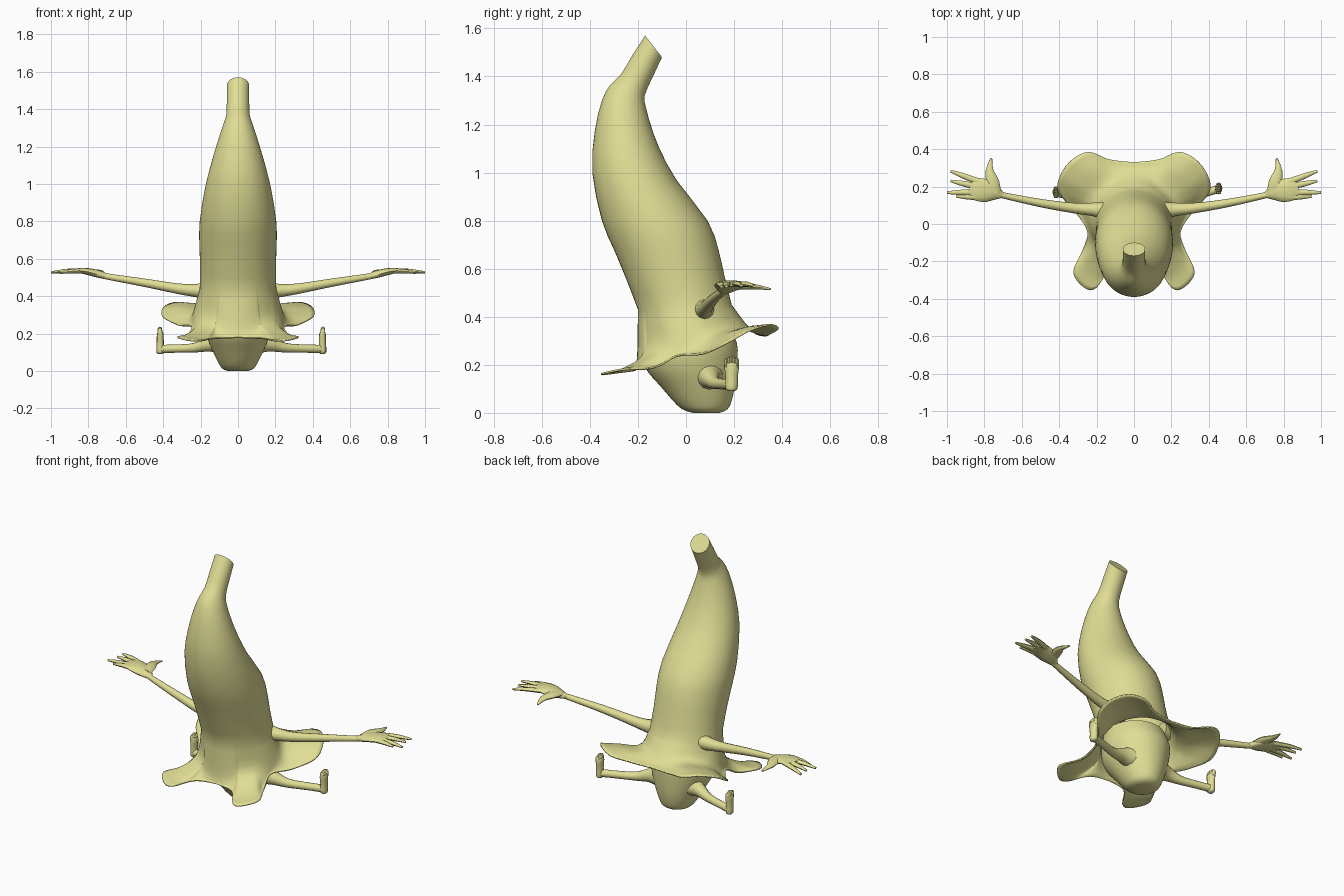
import bpy, math
from mathutils import Vector

cube = bpy.data.objects.get("Cube")
if cube:
    bpy.data.objects.remove(cube)

skin = bpy.data.materials.new("pale_yellow")
skin.use_nodes = True
COLOUR = (0.75, 0.73, 0.3, 1)
skin.diffuse_color = COLOUR
skin.node_tree.nodes["Principled BSDF"].inputs["Base Color"].default_value = COLOUR


def spline(points, steps):
    """Smooth curve through points of any dimension."""
    pts = [Vector(p) for p in points]
    pts = [pts[0] * 2 - pts[1]] + pts + [pts[-1] * 2 - pts[-2]]
    out = []
    for a, b, c, d in zip(pts, pts[1:], pts[2:], pts[3:]):
        for k in range(steps):
            t = k / steps
            out.append((b * 2 + (c - a) * t + (a * 2 - b * 5 + c * 4 - d) * t ** 2
                        + (b * 3 - a - c * 3 + d) * t ** 3) / 2)
    return out + [pts[-2]]


def loft(name, rings, cap_start=True, cap_end=True, angle=50):
    """Skin a list of equal-sized closed rings."""
    n = len(rings[0])
    verts = [p for ring in rings for p in ring]
    faces = [(r * n + i, r * n + (i + 1) % n, (r + 1) * n + (i + 1) % n, (r + 1) * n + i)
             for r in range(len(rings) - 1) for i in range(n)]
    if cap_start:
        faces.append(tuple(reversed(range(n))))
    if cap_end:
        faces.append(tuple(range(len(verts) - n, len(verts))))
    mesh = bpy.data.meshes.new(name)
    mesh.from_pydata(verts, [], faces)
    mesh.materials.append(skin)
    obj = bpy.data.objects.new(name, mesh)
    bpy.context.collection.objects.link(obj)
    bpy.ops.object.select_all(action='DESELECT')
    obj.select_set(True)
    bpy.context.view_layer.objects.active = obj
    bpy.ops.object.mode_set(mode='EDIT')
    bpy.ops.mesh.select_all(action='SELECT')
    bpy.ops.mesh.normals_make_consistent(inside=False)
    bpy.ops.object.mode_set(mode='OBJECT')
    bpy.ops.object.shade_smooth_by_angle(angle=math.radians(angle))
    return obj


def tube(name, path, widths, heights=None, up=(0, 0, 1), sides=12, steps=3):
    """Elliptical limb along a path; heights run along the up direction."""
    heights = heights or widths
    path = spline(path, steps)
    sizes = spline(list(zip(widths, heights)), steps)
    rings = []
    for i, p in enumerate(path):
        along = (path[min(i + 1, len(path) - 1)] - path[max(i - 1, 0)]).normalized()
        side = along.cross(Vector(up)).normalized()
        lift = side.cross(along)
        rings.append([p + side * sizes[i][0] * math.cos(a) + lift * sizes[i][1] * math.sin(a)
                      for a in (math.tau * k / sides for k in range(sides))])
    return loft(name, rings)


def flip(points, s, scale=1.0):
    return [(x * s * scale, y, z) for x, y, z in points]


# Wavy rim of the peel skirt, front to back on one side, then mirrored
half = spline([(0, -.215, .18), (.12, -.235, .178), (.2, -.34, .165), (.26, -.345, .168),
               (.325, -.26, .185), (.275, -.14, .19), (.25, -.04, .24), (.32, .07, .25),
               (.405, .17, .295), (.395, .26, .345), (.33, .345, .37), (.24, .385, .355),
               (.13, .345, .33), (0, .33, .325)], 4)
rim = half + [Vector((-p.x, p.y, p.z)) for p in reversed(half[1:-1])]
angles = [math.atan2(p.x, -p.y) for p in rim]


def slice_ring(front_y, front_z, back_y, back_z, width):
    """Tilted ellipse given by its front and back points."""
    f, b = Vector((0, front_y, front_z)), Vector((0, back_y, back_z))
    mid, arm = (f + b) / 2, (f - b) / 2
    return [mid + arm * math.cos(a) + Vector((width * math.sin(a), 0, 0)) for a in angles]


# Curved body from stem down to the collar, flaring out into the skirt
profile = [(-.17, 1.57, -.1, 1.48, .06), (-.225, 1.485, -.137, 1.4, .06),
           (-.27, 1.41, -.172, 1.32, .063), (-.315, 1.365, -.165, 1.265, .078),
           (-.35, 1.3, -.147, 1.2, .1), (-.38, 1.17, -.11, 1.1, .136),
           (-.39, 1.0, -.04, .97, .175), (-.35, .8, .09, .8, .205),
           (-.3, .68, .135, .68, .207), (-.25, .56, .16, .57, .203), (-.2, .43, .19, .45, .205)]
rings = [slice_ring(*row) for row in spline(profile, 2)]
collar = rings[-1]
hem = slice_ring(-.203, .25, .25, .37, .24)
# Lobes leave the hem nearly level, so they sag a little before the rim
sag = [h.lerp(r, .55) - Vector((0, 0, .25 * max(0, h.z - r.z))) for h, r in zip(hem, rim)]
columns = [spline(stations, 4) for stations in zip(collar, hem, sag, rim)]
rings += [list(ring) for ring in zip(*columns)][1:]
peel = loft("peel_body", rings, cap_end=False)
shell = peel.modifiers.new("thickness", 'SOLIDIFY')
shell.thickness = 0.008
shell.offset = -1

# Rounded lower body with a flat base
base = [(-.17, .36, .17, .38, .17), (-.185, .25, .212, .29, .185), (-.165, .18, .212, .2, .17),
        (-.11, .115, .203, .11, .138), (-.04, .035, .185, .035, .1), (-.005, .01, .165, .01, .08),
        (.03, 0, .14, 0, .055)]
loft("lower_body", [slice_ring(*row) for row in spline(base, 3)])

for s, side in ((1, "left"), (-1, "right")):
    # Arm and flattened palm
    tube(side + "_arm", flip([(.14, .07, .43), (.22, .078, .43), (.32, .085, .44),
                              (.5, .112, .472), (.71, .155, .507), (.74, .162, .515)], s),
         (.05, .036, .028, .022, .016, .016))
    tube(side + "_palm", flip([(.7, .153, .506), (.735, .165, .515), (.775, .176, .526),
                               (.83, .184, .536), (.875, .201, .536)], s),
         (.014, .037, .058, .062, .052), (.014, .019, .02, .016, .01))
    # Fingers and thumb
    tips = [(.98, .283, .527), (.98, .23, .53), (1.0, .168, .527), (.95, .148, .525)]
    for i, tip in enumerate(tips):
        root = Vector((.82, .222 - .026 * i, .535))
        mid = root.lerp(Vector(tip), .55) + Vector((0, 0, .004))
        tube(f"{side}_finger_{i + 1}", flip([root, mid, tip], s),
             (.018, .015, .007), (.013, .011, .006), sides=8)
    tube(side + "_thumb", flip([(.755, .165, .522), (.757, .225, .528), (.772, .285, .525),
                                (.763, .352, .515)], s),
         (.045, .036, .021, .005), (.018, .016, .012, .004), sides=10)

    # Leg, with the right one slightly shorter
    scale, shift = (1, 0) if s > 0 else (.92, -.02)
    tube(side + "_leg", flip([(.1, .095, .155), (.17, .1, .145), (.25, .12, .125),
                              (.35, .155 + shift / 2, .12), (.45, .188 + shift, .118)], s, scale),
         (.065, .042, .026, .022, .022))
    # Upturned foot and its toes
    y = .19 + shift
    tube(side + "_foot", flip([(.452, y, .091), (.452, y, .103), (.452, y, .15),
                               (.452, y, .195), (.452, y, .21)], s, scale),
         (.014, .025, .026, .031, .027), (.013, .02, .019, .018, .012), up=(1, 0, 0))
    for i in range(5):
        ty = y - .024 + .012 * i
        top = .236 - .004 * abs(i - 2)
        tube(f"{side}_toe_{i + 1}", flip([(.452, ty, .19), (.454, ty, top - .012),
                                          (.452, ty, top)], s, scale),
             (.007, .007, .003), (.013, .012, .006), up=(1, 0, 0), sides=8)
